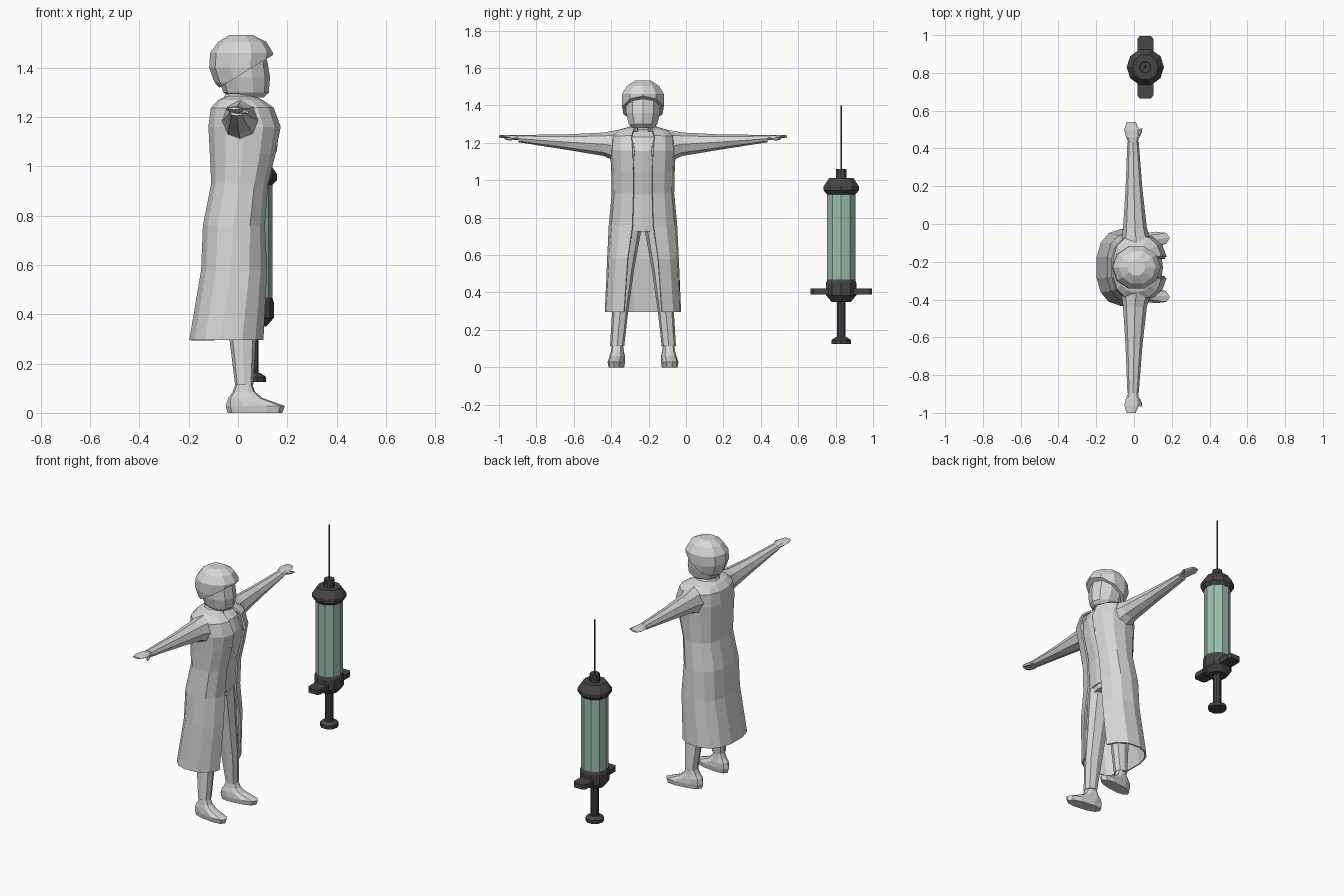
import bpy, bmesh, math
from mathutils import Vector

if "Cube" in bpy.data.objects:
    bpy.data.objects.remove(bpy.data.objects["Cube"])


def material(name, rgb):
    m = bpy.data.materials.new(name)
    m.diffuse_color = (*rgb, 1)
    m.use_nodes = True
    m.node_tree.nodes["Principled BSDF"].inputs["Base Color"].default_value = m.diffuse_color
    return m


GREY = material("light grey", (0.68, 0.68, 0.68))
DARK = material("charcoal", (0.06, 0.06, 0.063))
GREEN = material("pale green", (0.32, 0.53, 0.41))
CY = -0.23            # figure centre line
SX, SY = 0.06, 0.83   # syringe axis


def finish(name, bm, mat):
    bmesh.ops.recalc_face_normals(bm, faces=bm.faces)
    me = bpy.data.meshes.new(name)
    bm.to_mesh(me)
    bm.free()
    me.materials.append(mat)
    ob = bpy.data.objects.new(name, me)
    bpy.context.collection.objects.link(ob)
    return ob


def loft(rings, closed=True):
    """Bridge rings of points; closed rings get end caps."""
    bm = bmesh.new()
    vs = [[bm.verts.new(p) for p in r] for r in rings]
    n = len(rings[0])
    for a, b in zip(vs, vs[1:]):
        for i in range(n if closed else n - 1):
            j = (i + 1) % n
            bm.faces.new((a[i], a[j], b[j], b[i]))
    if closed:
        bm.faces.new(vs[0])
        bm.faces.new(vs[-1])
    return bm


def power(v, e):
    return math.copysign(abs(v) ** e, v)


def oval(z, xb, xf, hy, y=CY, n=10, e=1.0, gap=0.0, skew=0.0):
    """Horizontal ring from x=xb to xf; a gap leaves it open at the front."""
    cx, a = (xb + xf) / 2, (xf - xb) / 2
    if gap:
        t0 = math.asin((gap / hy) ** (1 / e))
        ts = [t0 + (math.tau - 2 * t0) * i / (n - 1) for i in range(n)]
    else:
        ts = [math.tau * i / n for i in range(n)]
    pts = []
    for t in ts:
        x = cx + a * power(math.cos(t), e)
        pts.append((x, y + hy * power(math.sin(t), e) + skew * x, z))
    return pts


def limb_ring(s, off, cx, hx, z0, z1, n=8):
    """Upright ring across an arm, off = distance from the centre line."""
    return [(cx + hx * math.cos(math.tau * i / n),
             CY + s * off,
             (z0 + z1) / 2 + (z1 - z0) / 2 * math.sin(math.tau * i / n)) for i in range(n)]


# long coat, open down the front: z, back, front, half width, half gap
COAT = [(0.295, -0.195, 0.11, 0.20, 0.10), (0.58, -0.147, 0.12, 0.187, 0.08),
        (0.76, -0.14, 0.107, 0.178, 0.055), (0.93, -0.106, 0.12, 0.162, 0.05),
        (1.05, -0.112, 0.15, 0.165, 0.05), (1.16, -0.118, 0.172, 0.17, 0.055),
        (1.235, -0.108, 0.145, 0.165, 0.06), (1.265, -0.08, 0.10, 0.13, 0.05),
        (1.28, -0.045, 0.065, 0.075, 0.035)]
coat = finish("coat", loft([oval(z, b, f, h, n=14, e=0.8, gap=g)
                            for z, b, f, h, g in COAT], closed=False), GREY)
mod = coat.modifiers.new("cloth", 'SOLIDIFY')
mod.thickness, mod.offset = 0.01, 0

# shirt and hips inside the coat
finish("shirt", loft([oval(max(z, 0.73) - 0.005, b + 0.018, f - 0.018, h - 0.018, n=12, e=0.8)
                      for z, b, f, h, g in COAT[2:]]), GREY)
finish("hips", loft([oval(z, b, f, h, n=12) for z, b, f, h in
                     [(0.725, -0.09, 0.08, 0.13), (0.77, -0.11, 0.085, 0.15)]]), GREY)

# neck and collar
finish("neck", loft([oval(1.22, -0.045, 0.06, 0.055), oval(1.30, -0.04, 0.06, 0.05)]), GREY)
collar = finish("collar", loft([oval(1.262, -0.065, 0.09, 0.085, gap=0.03),
                                oval(1.292, -0.05, 0.07, 0.065, gap=0.03)], closed=False), GREY)
mod = collar.modifiers.new("cloth", 'SOLIDIFY')
mod.thickness, mod.offset = 0.008, 0

# head
finish("face", loft([oval(*r) for r in [
    (1.28, -0.03, 0.105, 0.06), (1.30, -0.06, 0.125, 0.08), (1.36, -0.08, 0.13, 0.095),
    (1.42, -0.08, 0.12, 0.097), (1.48, -0.05, 0.10, 0.07)]]), GREY)

# hair cap, cut off along a slope from the fringe to the nape
bm = loft([oval(*r) for r in [
    (1.29, -0.05, 0.12, 0.085), (1.34, -0.095, 0.13, 0.108), (1.40, -0.117, 0.137, 0.118),
    (1.46, -0.113, 0.142, 0.118), (1.505, -0.08, 0.115, 0.09), (1.532, -0.035, 0.06, 0.045)]])
cut = bmesh.ops.bisect_plane(bm, geom=bm.verts[:] + bm.edges[:] + bm.faces[:],
                             plane_co=Vector((0.14, 0, 1.45)),
                             plane_no=Vector((-0.14, 0, 0.23)), clear_inner=True)
bmesh.ops.contextual_create(bm, geom=[g for g in cut["geom_cut"] if isinstance(g, bmesh.types.BMEdge)])
finish("hair", bm, GREY)

for s, side in ((-1, "right"), (1, "left")):
    # sleeve and hand
    finish(side + "_sleeve", loft([limb_ring(s, *r) for r in [
        (0.10, 0.015, 0.085, 1.08, 1.275), (0.21, 0.005, 0.063, 1.13, 1.255),
        (0.41, 0.0, 0.045, 1.163, 1.245), (0.665, -0.005, 0.03, 1.203, 1.242)]]), GREY)
    finish(side + "_hand", loft([limb_ring(s, *r) for r in [
        (0.65, -0.003, 0.022, 1.213, 1.238), (0.69, -0.008, 0.034, 1.215, 1.243),
        (0.73, -0.012, 0.040, 1.222, 1.243), (0.77, -0.015, 0.024, 1.229, 1.24)]]), GREY)
    finish(side + "_thumb", loft([limb_ring(s, *r, n=6) for r in [
        (0.685, 0.012, 0.014, 1.213, 1.235), (0.715, 0.03, 0.011, 1.212, 1.23),
        (0.735, 0.038, 0.006, 1.214, 1.226)]]), GREY)
    # lapel plate on the chest
    bm = bmesh.new()
    bm.faces.new([bm.verts.new((x, CY + s * y, z)) for x, y, z in
                  [(0.085, 0.06, 1.275), (0.142, 0.10, 1.20), (0.158, 0.055, 1.06), (0.165, 0.045, 1.16)]])
    lapel = finish(side + "_lapel", bm, GREY)
    lapel.modifiers.new("cloth", 'SOLIDIFY').thickness = 0.008
    # trouser leg and shoe
    finish(side + "_trouser_leg", loft([oval(z, b, f, h, y=CY + s * o, n=8, e=0.85) for z, b, f, h, o in [
        (0.115, -0.012, 0.062, 0.038, 0.138), (0.30, -0.035, 0.073, 0.043, 0.122),
        (0.52, -0.055, 0.075, 0.05, 0.098), (0.76, -0.085, 0.083, 0.064, 0.068)]]), GREY)
    finish(side + "_shoe", loft([oval(z, b, f, h, y=CY + s * 0.134, n=10, e=0.8, skew=s * 0.12)
                                 for z, b, f, h in [
        (0.0, -0.042, 0.18, 0.038), (0.028, -0.05, 0.19, 0.043), (0.06, -0.04, 0.10, 0.04),
        (0.085, -0.022, 0.07, 0.034), (0.12, -0.008, 0.056, 0.03)]]), GREY)


# syringe parts turned about one axis: (z, radius)
def turned(name, profile, mat, n=10):
    finish(name, loft([oval(z, SX - r, SX + r, r, y=SY, n=n) for z, r in profile]), mat)


turned("needle", [(1.05, 0.006), (1.40, 0.005)], DARK, 6)
turned("needle_hub", [(1.0, 0.031), (1.06, 0.029)], DARK)
turned("top_cap", [(0.925, 0.08), (0.945, 0.099), (0.968, 0.099), (1.012, 0.068)], DARK)
turned("barrel", [(0.45, 0.079), (0.935, 0.079)], GREEN)
turned("bottom_cap", [(0.35, 0.055), (0.385, 0.085), (0.45, 0.085), (0.468, 0.079)], DARK)
turned("plunger_rod", [(0.14, 0.024), (0.36, 0.024)], DARK)
turned("plunger_button", [(0.125, 0.054), (0.146, 0.054), (0.162, 0.03)], DARK)

# finger flange with chamfered ends
outline = [(sx * x, sy * y) for sx, sy, pts in (
    (1, 1, ((0.042, 0.15), (0.03, 0.165))), (-1, 1, ((0.03, 0.165), (0.042, 0.15))),
    (-1, -1, ((0.042, 0.15), (0.03, 0.165))), (1, -1, ((0.03, 0.165), (0.042, 0.15)))) for x, y in pts]
finish("finger_flange", loft([[(SX + x, SY + y, z) for x, y in outline] for z in (0.39, 0.42)]), DARK)
